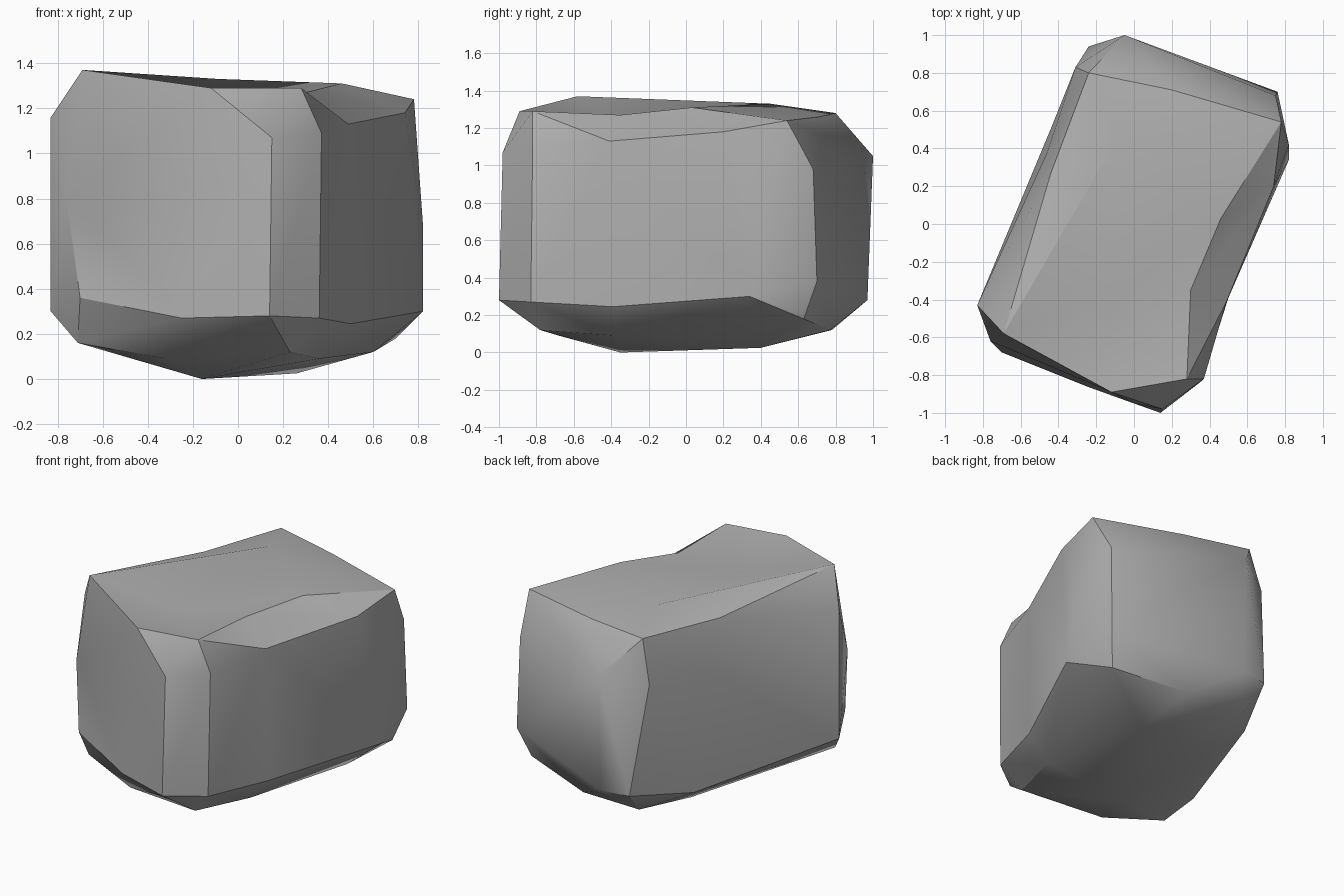
import bpy
import bmesh
import math
from mathutils import Vector

old = bpy.data.objects.get("Cube")
if old:
    bpy.data.objects.remove(old, do_unlink=True)

# One grey stone material
stone = bpy.data.materials.new("stone_grey")
stone.use_nodes = True
grey = (0.43, 0.43, 0.43, 1.0)
stone.diffuse_color = grey
bsdf = stone.node_tree.nodes["Principled BSDF"]
bsdf.inputs["Base Color"].default_value = grey
bsdf.inputs["Roughness"].default_value = 0.9

# Shared points: chipped corners and the hubs of the top and bottom caps
PEAK = (-0.69, -0.58, 1.37)
FRONT_TIP = (0.28, -0.82, 1.29)
SIDE_TIP = (0.78, 0.54, 1.24)
SIDE_LOW = (0.82, 0.34, 0.30)
FRONT_FOOT = (0.23, -0.78, 0.12)
LEFT_FOOT = (-0.71, -0.56, 0.16)
SIDE_FOOT = (0.60, 0.30, 0.12)
TOP_FRONT, TOP_BACK = (-0.13, -0.42, 1.23), (-0.09, 0.45, 1.33)
BASE_FRONT, BASE_BACK = (-0.16, -0.35, 0.0), (0.26, 0.40, 0.025)

# Profiles around the boulder, counter-clockwise: rim, shoulder, lower edge, foot
front_columns = [
    (PEAK, (-0.83, -0.43, 1.16), (-0.83, -0.43, 0.30), LEFT_FOOT),
    (PEAK, (-0.76, -0.62, 0.80), (-0.70, -0.68, 0.36), LEFT_FOOT),
    ((-0.12, -0.89, 1.29), (0.0, -0.95, 0.80), (-0.25, -0.86, 0.27), (-0.32, -0.68, 0.09)),
    (FRONT_TIP, (0.15, -0.98, 1.07), (0.14, -1.0, 0.28), FRONT_FOOT),
    (FRONT_TIP, (0.37, -0.82, 1.09), (0.36, -0.83, 0.27), FRONT_FOOT),
    ((0.30, -0.35, 1.27), (0.49, -0.41, 1.13), (0.50, -0.39, 0.245), (0.36, -0.38, 0.09)),
]
back_columns = [
    ((0.46, 0.03, 1.31), (0.74, 0.20, 1.18), SIDE_LOW, SIDE_FOOT),
    (SIDE_TIP, (0.82, 0.42, 0.68), SIDE_LOW, SIDE_FOOT),
    (SIDE_TIP, (0.75, 0.68, 0.98), (0.76, 0.70, 0.38), (0.70, 0.63, 0.18)),
    ((0.20, 0.71, 1.26), (-0.05, 1.0, 1.05), (-0.05, 0.97, 0.28), (0.22, 0.77, 0.12)),
    ((-0.24, 0.80, 1.28), (-0.31, 0.83, 1.0), (-0.24, 0.94, 0.28), (-0.20, 0.78, 0.12)),
    ((-0.44, 0.27, 1.27), (-0.46, 0.38, 0.95), (-0.43, 0.53, 0.20), (-0.32, 0.40, 0.09)),
]
columns = [(TOP_FRONT, *c, BASE_FRONT) for c in front_columns]
columns += [(TOP_BACK, *c, BASE_BACK) for c in back_columns]

bm = bmesh.new()
verts = {}
centre = Vector((0, 0, 0.7))


def vert(p):
    if p not in verts:
        verts[p] = bm.verts.new(p)
    return verts[p]


def bulge(p, q):
    return ((Vector(p) + Vector(q)) / 2 - centre).length


def triangle(*pts):
    if len(set(pts)) == 3:
        corners = [vert(p) for p in pts]
        if not bm.faces.get(corners):
            bm.faces.new(corners)


# Join neighbouring profiles, splitting each patch along its outermost diagonal
for i, col in enumerate(columns):
    nxt = columns[(i + 1) % len(columns)]
    for j in range(len(col) - 1):
        a, b, c, d = col[j], col[j + 1], nxt[j + 1], nxt[j]
        if bulge(a, c) > bulge(b, d):
            triangle(a, b, c)
            triangle(a, c, d)
        else:
            triangle(a, b, d)
            triangle(b, c, d)

bmesh.ops.recalc_face_normals(bm, faces=bm.faces)
mesh = bpy.data.meshes.new("boulder")
bm.to_mesh(mesh)
bm.free()
mesh.materials.append(stone)
boulder = bpy.data.objects.new("boulder", mesh)
bpy.context.collection.objects.link(boulder)

# Soft facets with crisp chipped edges
bpy.ops.object.select_all(action='DESELECT')
boulder.select_set(True)
bpy.context.view_layer.objects.active = boulder
bpy.ops.object.shade_smooth_by_angle(angle=math.radians(30))
